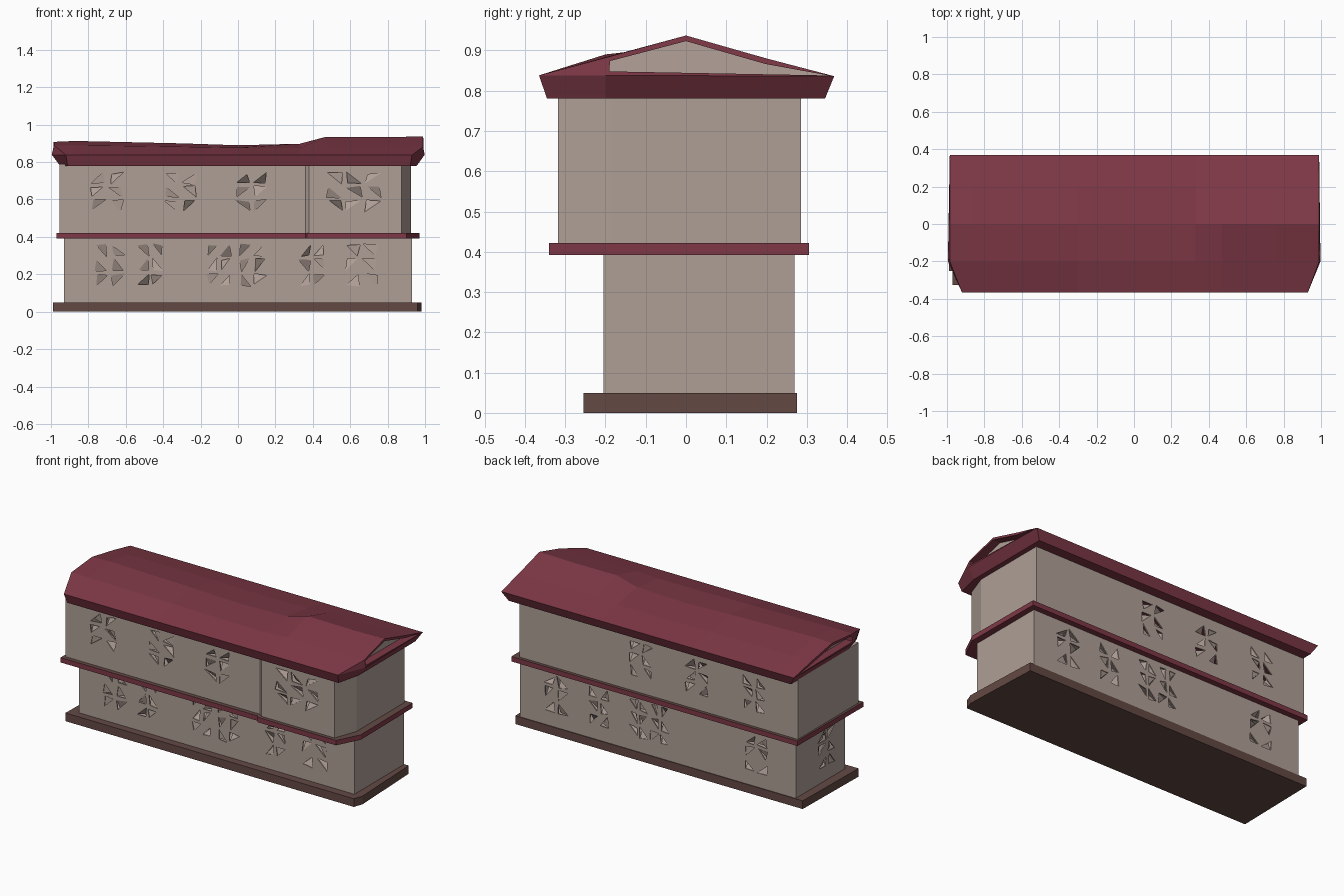
import bpy, bmesh, random

if "Cube" in bpy.data.objects:
    bpy.data.objects.remove(bpy.data.objects["Cube"])

random.seed(4)


def material(name, rgb):
    m = bpy.data.materials.new(name)
    m.diffuse_color = (*rgb, 1)
    m.use_nodes = True
    m.node_tree.nodes["Principled BSDF"].inputs["Base Color"].default_value = m.diffuse_color
    return m


WALL = material("warm_grey_plaster", (0.43, 0.345, 0.305))
ROOF = material("burgundy_roof", (0.21, 0.04, 0.062))
BASE = material("brown_base", (0.125, 0.066, 0.057))


def finish(name, bm, *mats):
    bmesh.ops.recalc_face_normals(bm, faces=bm.faces)
    me = bpy.data.meshes.new(name)
    bm.to_mesh(me)
    bm.free()
    for m in mats:
        me.materials.append(m)
    ob = bpy.data.objects.new(name, me)
    bpy.context.collection.objects.link(ob)
    return ob


def prism(name, poly, z0, z1, *mats, top_index=0):
    bm = bmesh.new()
    lo = [bm.verts.new((x, y, z0)) for x, y in poly]
    hi = [bm.verts.new((x, y, z1)) for x, y in poly]
    bm.faces.new(lo[::-1])
    bm.faces.new(hi).material_index = top_index
    n = len(poly)
    for i in range(n):
        j = (i + 1) % n
        bm.faces.new((lo[i], lo[j], hi[j], hi[i]))
    return finish(name, bm, *mats)


def place(side, plane, u, v, d):
    # point on a wall: u along it, v up, d inwards
    if side == "front":
        return (u, plane + d, v)
    if side == "back":
        return (u, plane - d, v)
    return (plane + d, u, v)


def window_triangles(u, z, w, h):
    # two columns and three rows of broken triangular panes
    tris = []
    cols, rows = (2 if w < 0.25 else 3), 3
    cw, ch = w / cols, h / rows
    for c in range(cols):
        for r in range(rows):
            cu, cz = u - w / 2 + (c + .5) * cw, z - h / 2 + (r + .5) * ch
            corners = [(-1, -1), (1, -1), (1, 1), (-1, 1)]
            corners.pop(random.randrange(4))
            tris.append([(cu + a * cw * random.uniform(.25, .45),
                          cz + b * ch * random.uniform(.28, .46)) for a, b in corners])
    return tris


def storey(name, poly, z0, z1, windows):
    walls = prism(name, poly, z0, z1, WALL)
    cut, shards = bmesh.new(), bmesh.new()
    for side, plane, u, z, w, h in windows:
        for t in window_triangles(u, z, w, h):
            a = [cut.verts.new(place(side, plane, p, q, -.03)) for p, q in t]
            b = [cut.verts.new(place(side, plane, p, q, .04)) for p, q in t]
            cut.faces.new(a)
            cut.faces.new(b[::-1])
            for i in range(3):
                j = (i + 1) % 3
                cut.faces.new((a[i], b[i], b[j], a[j]))
            # bent pane hinged on one edge of the opening
            k = random.randrange(3)
            s = [place(side, plane, *t[i], .004 if i != k else random.uniform(.02, .05))
                 for i in range(3)]
            shards.faces.new([shards.verts.new(p) for p in s])
    cutter = finish(name + "_cutter", cut)
    cutter.hide_render = True
    finish(name + "_window_panes", shards, WALL)
    sol = walls.modifiers.new("shell", "SOLIDIFY")
    sol.thickness, sol.offset = 0.012, -1
    boo = walls.modifiers.new("openings", "BOOLEAN")
    boo.operation, boo.solver, boo.object = "DIFFERENCE", "EXACT", cutter
    # bake the openings, then drop the cutter
    dg = bpy.context.evaluated_depsgraph_get()
    baked = bpy.data.meshes.new_from_object(walls.evaluated_get(dg))
    walls.modifiers.clear()
    walls.data = baked
    bpy.data.objects.remove(cutter)


# plinth
prism("base", [(-.99, -.25), (.96, -.255), (.98, -.2), (.96, .275), (-.98, .275)],
      0, .05, BASE)

# lower storey
low = [("front", -.205, u, .25, w, .24) for u, w in
       ((-.685, .18), (-.47, .15), (-.1, .14), (.08, .16), (.395, .15), (.66, .19))]
low += [("back", .27, u, .25, w, .24) for u, w in
        ((.69, .18), (.40, .15), (.13, .14), (-.01, .14), (-.66, .17))]
low.append(("left", -.93, -.03, .25, .2, .24))
storey("lower_walls", [(-.93, -.205), (.93, -.205), (.93, .27), (-.93, .27)], .045, .395, low)

# belt course between the storeys
prism("belt_course", [(-.97, -.325), (.36, -.325), (.37, -.34), (.9, -.34), (.97, -.2),
                      (.965, .305), (-.965, .305)], .392, .422, ROOF, BASE, top_index=1)

# upper storey, with a shallow bay and a cut corner on the right
up = [("front", -.3, u, .64, .19, .22) for u in (-.7, -.305, .07)]
up.append(("front", -.318, .62, .64, .31, .22))
up += [("back", .285, u, .62, .17, .22) for u in (.105, -.27, -.66)]
storey("upper_walls", [(-.955, -.3), (.36, -.3), (.38, -.318), (.875, -.318), (.925, -.18),
                       (.925, .285), (-.955, .285)], .415, .79, up)

# roof lofted along x; (x at front eave, x elsewhere, ridge z, front shoulder z, back shoulder z)
sections = [(-.92, -.985, .908, .89, .872), (-.87, -.87, .913, .89, .874),
            (-.3, -.3, .9, .882, .872), (0, 0, .89, .877, .868), (.33, .33, .898, .875, .87),
            (.47, .47, .935, .883, .88), (.75, .75, .933, .883, .88), (.93, .99, .937, .882, .88)]
bm = bmesh.new()
rings = []
for xf, x, rz, fz, bz in sections:
    xb = x if abs(x) < .9 else x * .965
    rings.append([bm.verts.new(p) for p in (
        (xf, -.365, .838), (x, -.2, fz), (x, 0, rz), (x, .2, bz), (x, .368, .836),
        (xb, .345, .78), (xb, -.2, .78), (xf * .99, -.345, .78))])
for a, b in zip(rings, rings[1:]):
    for i in range(8):
        j = (i + 1) % 8
        bm.faces.new((a[i], a[j], b[j], b[i]))
gables = []
for r, x in ((rings[0], -.995), (rings[-1], .997)):
    q = bm.verts.new((x, -.2, .838))
    bm.faces.new((r[0], q, r[6], r[7]))
    bm.faces.new((q, r[4], r[5], r[6]))
    bm.faces.new((r[0], r[1], q))
    gables.append(bm.faces.new((q, r[1], r[2], r[3], r[4])))
bmesh.ops.recalc_face_normals(bm, faces=bm.faces)
# recessed gable walls
for f in gables:
    bmesh.ops.inset_individual(bm, faces=[f], thickness=.014)
    f.material_index = 1
    ex = bmesh.ops.extrude_discrete_faces(bm, faces=[f])["faces"][0]
    rim = list(ex.edges)
    step = -.05 if ex.calc_center_median().x > 0 else .05
    bmesh.ops.translate(bm, verts=ex.verts, vec=(step, 0, 0))
    for e in rim:
        for g in e.link_faces:
            if g is not ex:
                g.material_index = 0
roof = finish("roof", bm, ROOF, WALL)
